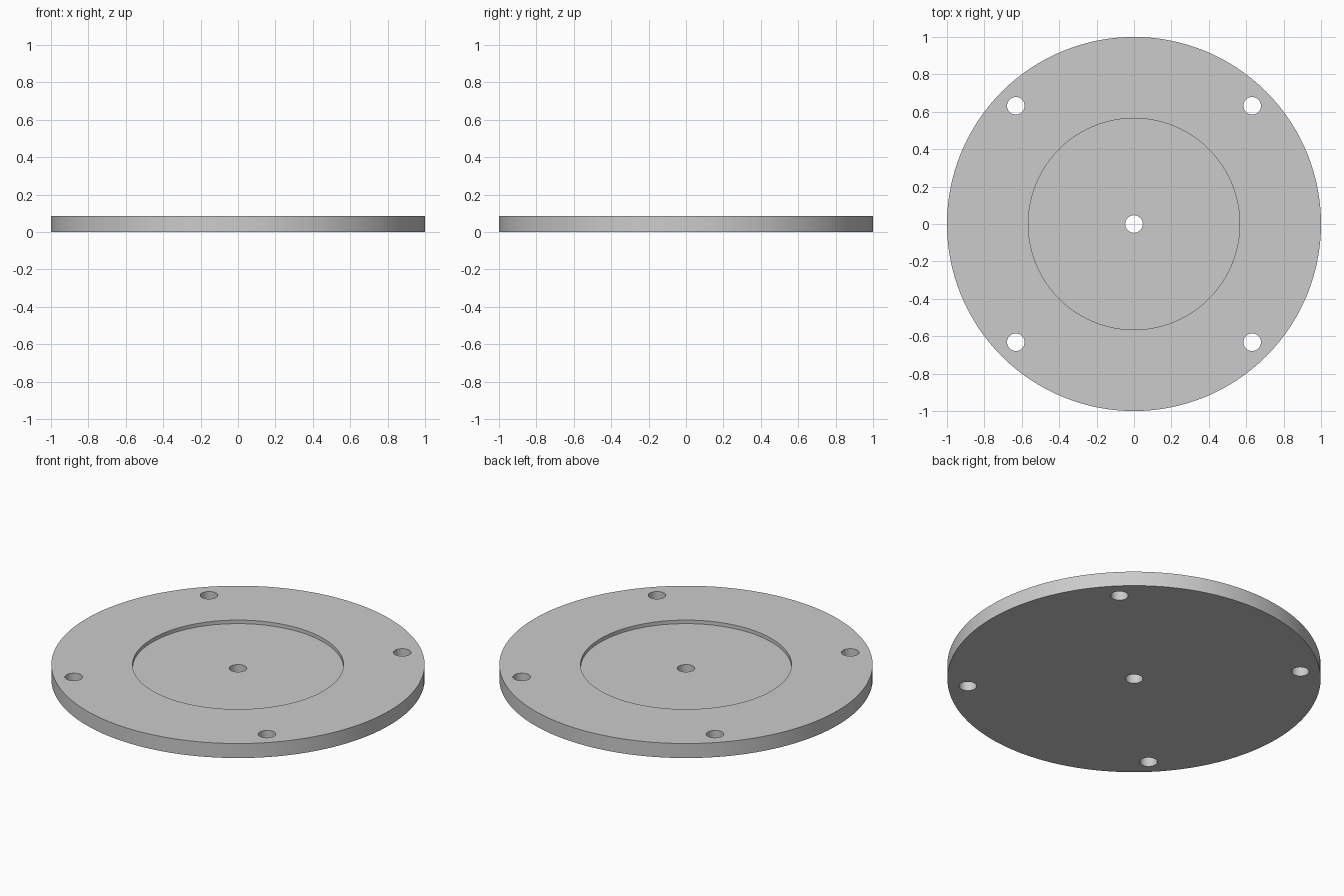
import bpy

if "Cube" in bpy.data.objects:
    bpy.data.objects.remove(bpy.data.objects["Cube"])

RADIUS, THICKNESS = 1.0, 0.086
RECESS_RADIUS, RECESS_DEPTH = 0.565, 0.021
HOLE_RADIUS, HOLE_OFFSET = 0.047, 0.632

grey = bpy.data.materials.new("plain grey")
grey.diffuse_color = (0.6, 0.6, 0.6, 1)
grey.use_nodes = True
grey.node_tree.nodes["Principled BSDF"].inputs["Base Color"].default_value = grey.diffuse_color


def cylinder(name, radius, z0, z1, x=0, y=0, sides=48):
    bpy.ops.mesh.primitive_cylinder_add(vertices=sides, radius=radius, depth=z1 - z0,
                                        location=(x, y, (z0 + z1) / 2))
    obj = bpy.context.object
    obj.name = name
    obj.data.materials.append(grey)
    return obj


def cut(target, cutter):
    mod = target.modifiers.new("cut", 'BOOLEAN')
    mod.operation = 'DIFFERENCE'
    mod.solver = 'EXACT'
    mod.object = cutter
    bpy.context.view_layer.objects.active = target
    bpy.ops.object.modifier_apply(modifier=mod.name)
    bpy.data.objects.remove(cutter)


# Round plate
plate = cylinder("flange_plate", RADIUS, 0, THICKNESS, sides=128)

# Shallow circular recess in the top
cut(plate, cylinder("recess_cutter", RECESS_RADIUS, THICKNESS - RECESS_DEPTH,
                    THICKNESS + 0.1, sides=96))

# Centre hole and four bolt holes
holes = [(0, 0)] + [(sx * HOLE_OFFSET, sy * HOLE_OFFSET) for sx in (-1, 1) for sy in (-1, 1)]
for x, y in holes:
    cut(plate, cylinder("hole_cutter", HOLE_RADIUS, -0.1, THICKNESS + 0.1, x, y))

# Smooth round walls, crisp rims
bpy.ops.object.select_all(action='DESELECT')
plate.select_set(True)
bpy.context.view_layer.objects.active = plate
bpy.ops.object.shade_smooth_by_angle()
